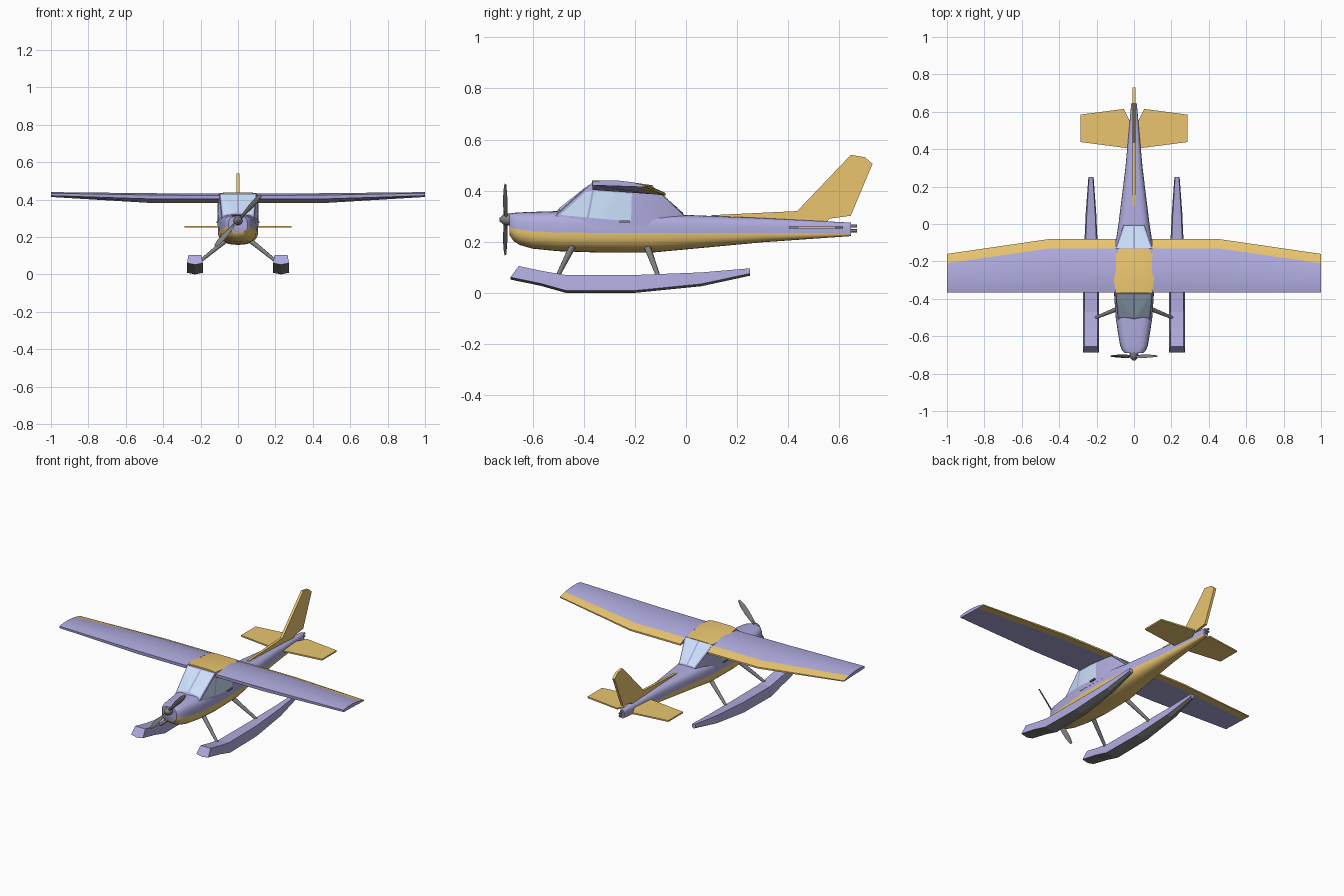
import bpy, bmesh, math
from mathutils import Vector, Matrix
from mathutils.bvhtree import BVHTree

if "Cube" in bpy.data.objects:
    bpy.data.objects.remove(bpy.data.objects["Cube"])


def material(name, rgb):
    m = bpy.data.materials.new(name)
    m.diffuse_color = (*rgb, 1)
    m.use_nodes = True
    m.node_tree.nodes["Principled BSDF"].inputs["Base Color"].default_value = m.diffuse_color
    return m


PURPLE = material("purple_paint", (0.43, 0.41, 0.74))
ORANGE = material("orange_paint", (0.82, 0.56, 0.16))
GLASS = material("window_glass", (0.60, 0.75, 0.96))
DARK = material("dark_metal", (0.22, 0.22, 0.22))


def finish(name, bm, mats, mirror=False, smooth=None):
    bmesh.ops.recalc_face_normals(bm, faces=bm.faces)
    me = bpy.data.meshes.new(name)
    bm.to_mesh(me)
    bm.free()
    ob = bpy.data.objects.new(name, me)
    bpy.context.collection.objects.link(ob)
    for m in mats:
        me.materials.append(m)
    if mirror:
        ob.modifiers.new("mirror", 'MIRROR')
    if smooth:
        bpy.ops.object.select_all(action='DESELECT')
        ob.select_set(True)
        bpy.context.view_layer.objects.active = ob
        bpy.ops.object.shade_smooth_by_angle(angle=math.radians(smooth))
    return ob


def loft(name, rings, mats, second=(), **kw):
    """Skin rings of points; strips listed in `second` use the second material."""
    bm = bmesh.new()
    vs = [[bm.verts.new(p) for p in r] for r in rings]
    n = len(rings[0])
    for a, b in zip(vs, vs[1:]):
        for j in range(n):
            k = (j + 1) % n
            bm.faces.new((a[j], a[k], b[k], b[j])).material_index = int(j in second)
    bm.faces.new(vs[0])
    bm.faces.new(vs[-1])
    return finish(name, bm, mats, **kw)


def rod(name, p, q, r1, r2, mirror=False, segs=10):
    p, q = Vector(p), Vector(q)
    d = q - p
    m = Matrix.Translation((p + q) / 2) @ d.to_track_quat('Z', 'Y').to_matrix().to_4x4()
    bm = bmesh.new()
    bmesh.ops.create_cone(bm, cap_ends=True, segments=segs, radius1=r1, radius2=r2,
                          depth=d.length, matrix=m)
    return finish(name, bm, [DARK], mirror, 40)


def box(name, centre, size, mat, mirror=False):
    bm = bmesh.new()
    bmesh.ops.create_cube(bm, size=1, matrix=Matrix.Translation(centre) @ Matrix.Diagonal((*size, 1)))
    return finish(name, bm, [mat], mirror)


# Fuselage: y, half width, belly, colour line, top
N = 32
body = [(-0.69, 0.050, 0.225, 0.255, 0.310), (-0.675, 0.064, 0.203, 0.253, 0.313),
        (-0.65, 0.074, 0.187, 0.248, 0.315), (-0.60, 0.083, 0.173, 0.241, 0.317),
        (-0.50, 0.098, 0.163, 0.236, 0.320), (-0.35, 0.108, 0.158, 0.235, 0.320),
        (-0.13, 0.103, 0.158, 0.235, 0.313), (0.0, 0.083, 0.170, 0.235, 0.305),
        (0.30, 0.046, 0.198, 0.234, 0.293), (0.645, 0.015, 0.222, 0.233, 0.275)]


def body_ring(y, w, zb, zs, zt):
    pts = []
    for i in range(N):
        c, s = math.cos(math.tau * i / N), math.sin(math.tau * i / N)
        e, h = (0.55, zt - zs) if i <= N // 2 else (0.8, zs - zb)
        pts.append((math.copysign(abs(c) ** e, c) * w, y, zs + math.copysign(abs(s) ** e, s) * h))
    return pts


fuselage = loft("fuselage", [body_ring(*s) for s in body], [PURPLE, ORANGE],
                second=range(N // 2, N), smooth=35)

# Cabin with sloping windscreen and rear slope
bm = bmesh.new()
for x, y, z in [(0.085, -0.51, 0.302), (0.098, -0.368, 0.43), (0.104, -0.25, 0.428),
                (0.098, -0.13, 0.418), (0.055, -0.005, 0.30), (0.109, -0.35, 0.26),
                (0.103, -0.15, 0.26), (0.0, -0.51, 0.318), (0.0, -0.005, 0.304)]:
    for s in (-1, 1):
        bm.verts.new((s * x, y, z))
bmesh.ops.remove_doubles(bm, verts=bm.verts, dist=1e-5)
bmesh.ops.convex_hull(bm, input=bm.verts)
cabin = finish("cabin", bm, [PURPLE], smooth=20)

# Roof panel
loft("roof", [[(-w, y, zb), (w, y, zb), (w, y, zt - 0.006), (w * 0.6, y, zt),
               (-w * 0.6, y, zt), (-w, y, zt - 0.006)]
              for y, w, zb, zt in [(-0.368, 0.098, 0.41, 0.439), (-0.31, 0.106, 0.41, 0.439),
                                   (-0.22, 0.107, 0.40, 0.434), (-0.13, 0.098, 0.40, 0.421)]],
     [ORANGE], smooth=20)

# Windows: grids projected on to the cabin and fuselage
verts, polys = [], []
for ob in (fuselage, cabin):
    base = len(verts)
    verts += [v.co.copy() for v in ob.data.vertices]
    polys += [[base + i for i in p.vertices] for p in ob.data.polygons]
hull = BVHTree.FromPolygons(verts, polys)


def pane(name, quad, side, n=10):
    q = [Vector(p) for p in quad]
    out = Vector((1, 0, 0)) if side else Vector((0, 0, 1))
    bm = bmesh.new()
    grid = []
    for i in range(n + 1):
        a, b = q[0].lerp(q[1], i / n), q[3].lerp(q[2], i / n)
        row = []
        for j in range(n + 1):
            u, v = a.lerp(b, j / n)
            start = Vector((1, u, v)) if side else Vector((u, v, 1))
            row.append(bm.verts.new(hull.ray_cast(start, -out)[0] + out * 0.003))
        grid.append(row)
    for i in range(n):
        for j in range(n):
            f = bm.faces.new((grid[i][j], grid[i + 1][j], grid[i + 1][j + 1], grid[i][j + 1]))
            f.normal_update()
            if f.normal.dot(out) < 0:
                f.normal_flip()
    me_ob = finish(name, bm, [GLASS], True, 30)
    return me_ob


pane("windscreen", [(0.005, -0.497), (0.078, -0.497), (0.092, -0.376), (0.005, -0.376)], False)
pane("rear_window", [(0.005, -0.127), (0.088, -0.127), (0.050, -0.012), (0.005, -0.012)], False)
pane("front_side_window", [(-0.492, 0.305), (-0.388, 0.295), (-0.368, 0.40), (-0.393, 0.395)], True)
pane("door_window", [(-0.38, 0.294), (-0.215, 0.28), (-0.212, 0.388), (-0.36, 0.40)], True)
box("door_handle", (0.11, -0.24, 0.28), (0.012, 0.042, 0.008), DARK, True)

# Wings: section points run leading edge, top, trailing flap, underside
loft("wing", [[(x, y, z) for y, z in sec] for x, sec in [
    (0.095, [(-0.365, 0.403), (-0.367, 0.422), (-0.31, 0.432), (-0.22, 0.431), (-0.13, 0.413),
             (-0.08, 0.391), (-0.08, 0.381), (-0.13, 0.386)]),
    (0.45, [(-0.365, 0.403), (-0.367, 0.424), (-0.31, 0.434), (-0.22, 0.432), (-0.13, 0.413),
            (-0.08, 0.391), (-0.08, 0.381), (-0.13, 0.386)]),
    (1.0, [(-0.365, 0.421), (-0.367, 0.434), (-0.33, 0.440), (-0.27, 0.440), (-0.21, 0.433),
           (-0.16, 0.420), (-0.16, 0.414), (-0.21, 0.416)])]],
     [PURPLE, ORANGE], second=(4, 5, 6), mirror=True, smooth=15)

# Tail fin and stabilizers
fin = [(0.10, 0.300), (0.10, 0.304), (0.435, 0.320), (0.645, 0.540), (0.70, 0.531), (0.73, 0.505),
       (0.645, 0.302), (0.56, 0.290), (0.55, 0.275)]
loft("tail_fin", [[(x, y, z) for y, z in fin] for x in (-0.008, 0.008)], [ORANGE])
stab = [(0.0, 0.40), (0.03, 0.405), (0.285, 0.438), (0.285, 0.585), (0.055, 0.615), (0.022, 0.55), (0.0, 0.55)]
loft("stabilizer", [[(x, y, z) for x, y in stab] for z in (0.251, 0.260)], [ORANGE], mirror=True)
for z in (0.243, 0.261):
    rod("tail_light", (0, 0.63, z), (0, 0.67, z), 0.006, 0.006)

# Floats: deck y, keel y, deck half width, chine half width, keel z, deck z
floats = [(-0.655, -0.687, 0.035, 0.042, 0.052, 0.105), (-0.56, -0.57, 0.035, 0.044, 0.028, 0.085),
          (-0.47, -0.47, 0.035, 0.044, 0.0, 0.070), (-0.2, -0.2, 0.033, 0.040, 0.0, 0.070),
          (0.06, 0.06, 0.022, 0.028, 0.026, 0.080), (0.25, 0.25, 0.010, 0.014, 0.067, 0.096)]
loft("float", [[(0.23 - d, yd, zd), (0.23 + d, yd, zd), (0.23 + c, yk, zk + 0.009), (0.23, yk, zk),
                (0.23 - c, yk, zk + 0.009)] for yd, yk, d, c, zk, zd in floats],
     [PURPLE, DARK], second=(2, 3), mirror=True)
rod("front_float_strut", (0.215, -0.505, 0.06), (0.055, -0.44, 0.19), 0.008, 0.014, True)
rod("rear_float_strut", (0.215, -0.107, 0.06), (0.055, -0.155, 0.19), 0.008, 0.014, True)

# Propeller and spinner
HUB = Vector((0, -0.707, 0.287))
rod("spinner", (0, -0.685, HUB.z), (0, -0.715, HUB.z), 0.025, 0.02, segs=16)
rod("spinner_tip", (0, -0.715, HUB.z), (0, -0.73, HUB.z), 0.02, 0.006, segs=16)
for k in range(2):
    rings = []
    for r, chord, twist in [(0.0, 0.008, 1.0), (0.04, 0.011, 0.8), (0.10, 0.016, 0.6),
                            (0.15, 0.015, 0.45), (0.183, 0.007, 0.4)]:
        c, s = math.cos(twist), math.sin(twist)
        rings.append([(u * chord * c - v * s, u * chord * s + v * c, r)
                      for u, v in [(-1, 0), (0, -0.004), (1, 0), (0, 0.004)]])
    blade = loft("propeller_blade", rings, [DARK], smooth=30)
    blade.location = HUB
    blade.rotation_euler.y = 0.73 + math.pi * k
